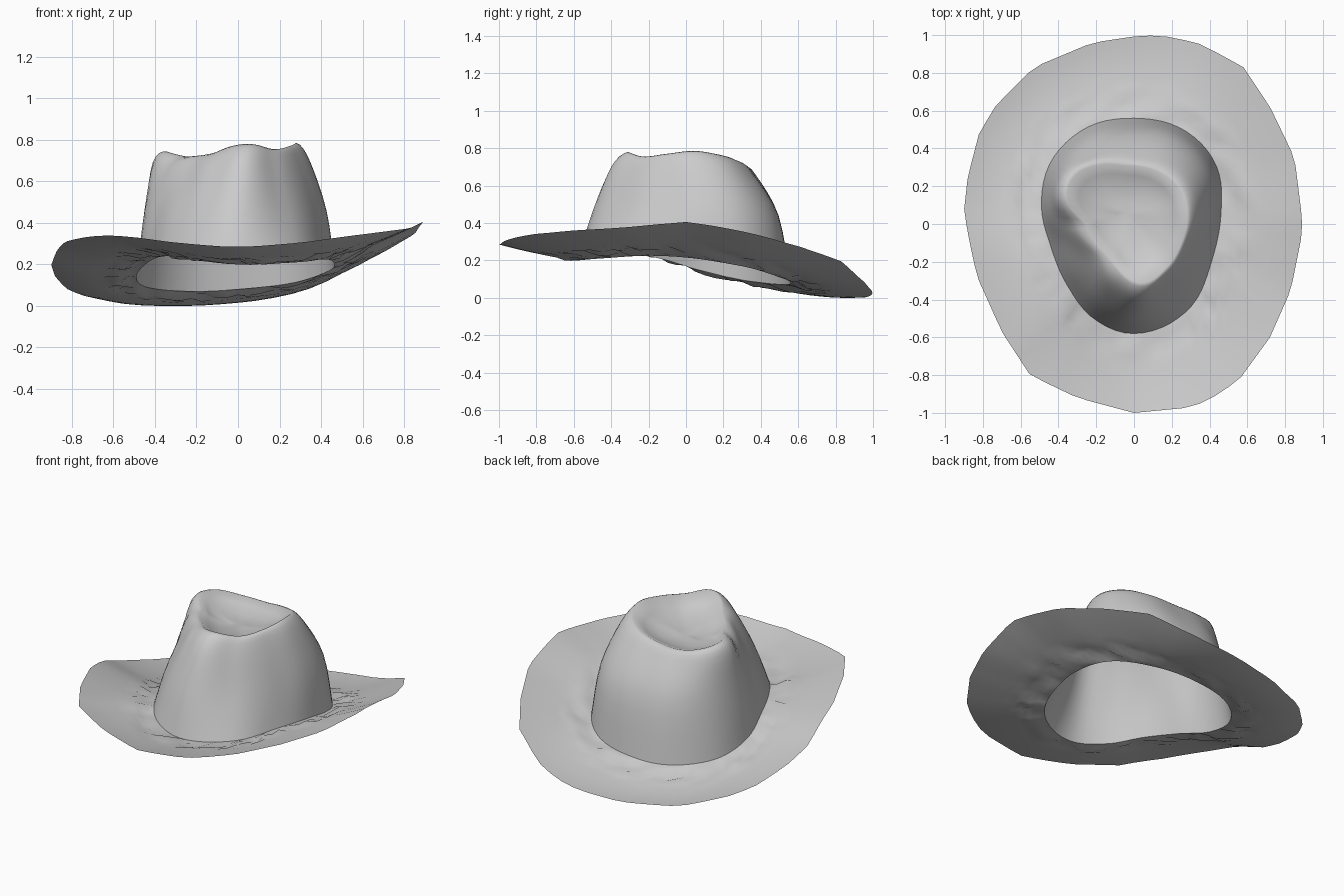
import bpy, bmesh, math, random
from mathutils import Vector

if "Cube" in bpy.data.objects:
    bpy.data.objects.remove(bpy.data.objects["Cube"])

random.seed(4)
N = 72  # points around each ring


def spline(a, b, c, d, t):
    return 0.5 * (2*b + (c-a)*t + (2*a-5*b+4*c-d)*t*t + (3*b-a-3*c+d)*t**3)


def ring(pts, smooth=True):
    """Resample a closed loop of points to N points at even polar angles."""
    p = sorted((math.atan2(y, x) % math.tau, math.hypot(x, y), z) for x, y, z in pts)
    k, out = len(p), []
    for i in range(N):
        a = math.tau * i / N
        j = max([n for n in range(k) if p[n][0] <= a], default=-1)
        q = [p[(j + d) % k] for d in (-1, 0, 1, 2)]
        span = (q[2][0] - q[1][0]) % math.tau
        t = ((a - q[1][0]) % math.tau) / span
        r, z = (spline(*(v[c] for v in q), t) for c in (1, 2))
        if not smooth:  # straight chords between the points
            r1, r2 = q[1][1], q[2][1]
            r = r1 * r2 * math.sin(span) / (r1 * math.sin(t * span) + r2 * math.sin(span - t * span))
        out.append(Vector((r * math.cos(a), r * math.sin(a), z)))
    return out


def skin(name, rows, cap=None):
    """Bridge successive rings into a smooth surface."""
    bm = bmesh.new()
    vs = [[bm.verts.new(v) for v in row] for row in rows]
    for a, b in zip(vs, vs[1:]):
        for i in range(N):
            j = (i + 1) % N
            bm.faces.new((a[i], a[j], b[j], b[i]))
    if cap:
        c = bm.verts.new(cap)
        for i in range(N):
            bm.faces.new((vs[-1][i], vs[-1][(i + 1) % N], c))
    me = bpy.data.meshes.new(name)
    bm.to_mesh(me)
    bm.free()
    for f in me.polygons:
        f.use_smooth = True
    ob = bpy.data.objects.new(name, me)
    bpy.context.collection.objects.link(ob)
    return ob


# Brim edge: curled up at the front and right, drooping at the back left
edge = ring([(0, -1, .285), (.31, -.97, .305), (.45, -.9, .325), (.56, -.82, .34), (.72, -.6, .36),
             (.83, -.35, .375), (.89, -.05, .4), (.89, .03, .4), (.85, .35, .345), (.72, .62, .27),
             (.58, .83, .195), (.36, .95, .09), (.2, .99, .045), (.05, 1, .02),
             (-.22, .96, .002), (-.53, .83, .008), (-.73, .63, .045), (-.82, .48, .08),
             (-.88, .25, .14), (-.9, .07, .2), (-.87, -.1, .27), (-.83, -.28, .31),
             (-.7, -.57, .335), (-.55, -.8, .335), (-.3, -.92, .305)], False)

# Crown rings: base, middle, shoulder, rim
base = ring([(0, -.58, .2), (.28, -.46, .21), (.41, -.2, .225), (.46, .05, .21),
             (.43, .32, .165), (.26, .5, .11), (0, .56, .08), (-.23, .52, .07),
             (-.44, .33, .09), (-.49, .1, .14), (-.44, -.12, .205), (-.35, -.33, .24),
             (-.2, -.51, .22)])
middle = ring([(0, -.5, .46), (.22, -.37, .46), (.37, -.12, .46), (.425, .08, .46),
               (.38, .31, .46), (.22, .46, .44), (0, .495, .44), (-.2, .47, .44),
               (-.4, .3, .45), (-.45, .1, .46), (-.38, -.1, .46), (-.28, -.3, .46),
               (-.15, -.44, .46)])
shoulder = ring([(.03, -.4, .7), (.17, -.3, .69), (.29, -.12, .7), (.345, .06, .7),
                 (.31, .22, .69), (.19, .33, .67), (0, .365, .66), (-.2, .36, .66),
                 (-.36, .28, .68), (-.41, .13, .69), (-.34, 0, .67), (-.22, -.17, .68),
                 (-.1, -.33, .69)])
rim = ring([(.04, -.31, .78), (.17, -.23, .755), (.25, -.1, .77), (.28, .05, .785),
            (.23, .2, .76), (.12, .28, .73), (-.05, .31, .705), (-.2, .31, .705),
            (-.32, .25, .73), (-.35, .13, .745), (-.25, 0, .72), (-.12, -.18, .735)])

# Sunken bowl in the crown top
mid = Vector((-.04, .06, .66))
bowl = [[Vector((*mid.lerp(v, s).xy, z + (v.z - .74) * s * .6)) for v in rim]
        for s, z in ((.8, .70), (.5, .67), (.2, .66))]

# Crown: smooth loft through the rings, open underneath
rows = []
keys = [base, middle, shoulder, rim]
for k in range(3):
    q = [keys[max(k-1, 0)], keys[k], keys[k+1], keys[k+2] if k < 2 else bowl[0]]
    for s in range(4):
        rows.append([spline(*v, s / 4) for v in zip(*q)])
skin("crown", rows + [rim] + bowl, mid)

# Brim: rumpled where it meets the crown, sagging most at the back left
rows = [base]
for s in range(1, 11):
    t = s / 10
    wob = .018 * max(0, 1 - abs(t - .17) / .3)
    row = []
    for b, e in zip(base, edge):
        back_left = max(0, (b.y - b.x) / b.xy.length / 1.414)
        sag = (.03 + .07 * back_left) * t * (1 - t)
        row.append(b.lerp(e, t) + Vector((0, 0, random.uniform(-wob, wob) - sag)))
    rows.append(row)
skin("brim", rows[::-1])
